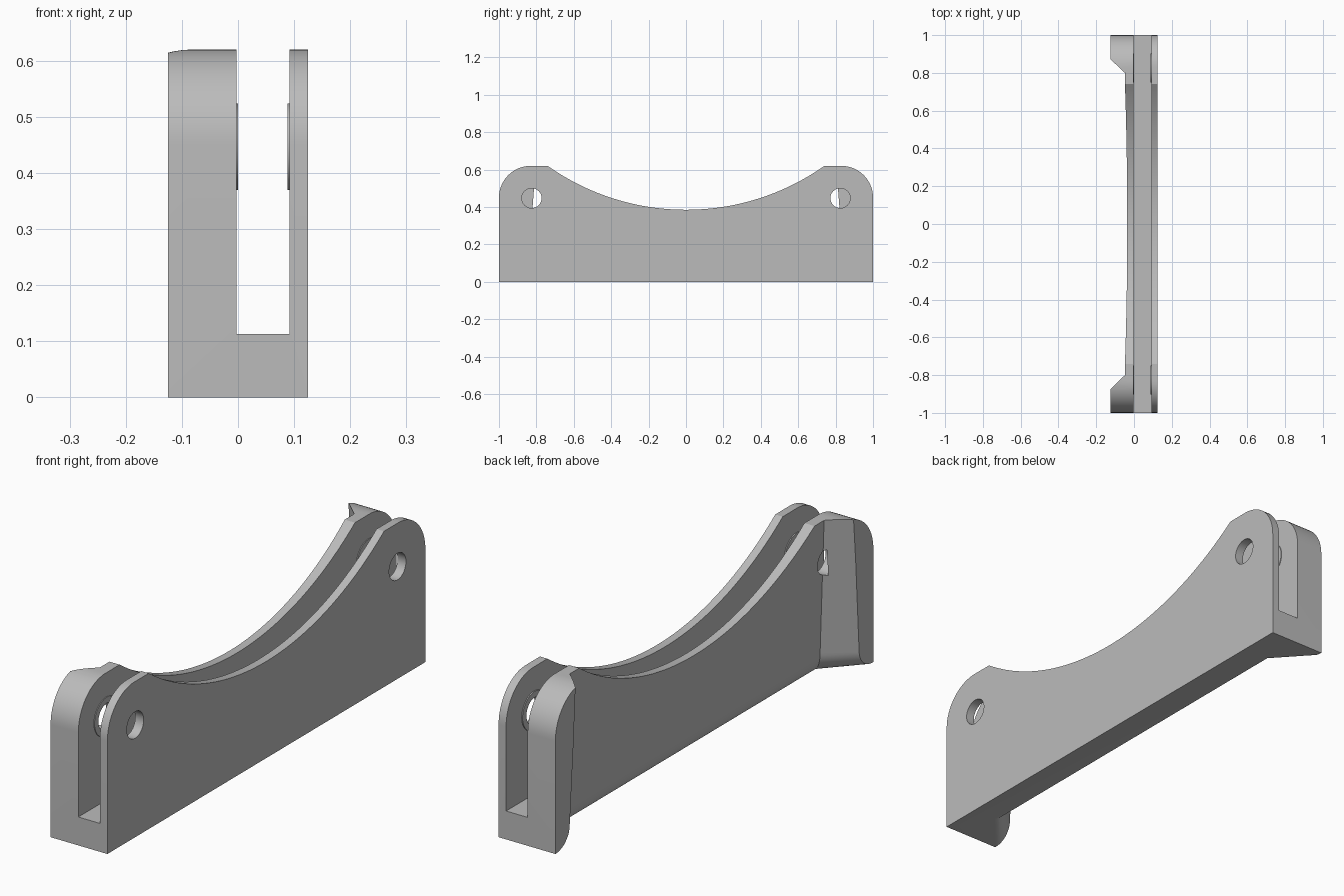
import bpy, bmesh, math

cube = bpy.data.objects.get("Cube")
if cube:
    bpy.data.objects.remove(cube, do_unlink=True)

grey = bpy.data.materials.new("plain grey")
grey.use_nodes = True
GREY = (0.5, 0.5, 0.5, 1)
grey.diffuse_color = GREY
grey.node_tree.nodes["Principled BSDF"].inputs["Base Color"].default_value = GREY


def loft(name, rings):
    """Closed solid skinned through rings of equal length."""
    bm = bmesh.new()
    loops = [[bm.verts.new(p) for p in ring] for ring in rings]
    for a, b in zip(loops, loops[1:]):
        for i in range(len(a)):
            j = (i + 1) % len(a)
            bm.faces.new((a[i], a[j], b[j], b[i]))
    bm.faces.new(loops[0])
    bm.faces.new(loops[-1])
    bmesh.ops.recalc_face_normals(bm, faces=bm.faces)
    mesh = bpy.data.meshes.new(name)
    bm.to_mesh(mesh)
    bm.free()
    mesh.materials.append(grey)
    obj = bpy.data.objects.new(name, mesh)
    bpy.context.collection.objects.link(obj)
    return obj


def prism(name, profile, x0, x1):
    return loft(name, [[(x, y, z) for y, z in profile] for x in (x0, x1)])


def arc(cy, cz, r, a0, a1, n):
    angles = [math.radians(a0 + (a1 - a0) * i / n) for i in range(n + 1)]
    return [(cy + r * math.cos(a), cz + r * math.sin(a)) for a in angles]


def combine(target, tool, operation):
    mod = target.modifiers.new(operation, 'BOOLEAN')
    mod.operation, mod.object, mod.solver = operation, tool, 'EXACT'
    bpy.context.view_layer.objects.active = target
    bpy.ops.object.modifier_apply(modifier=mod.name)
    bpy.data.objects.remove(tool, do_unlink=True)


# Body: rounded shoulders with a saddle arc between them
HALF, TOP, DIP, SHOULDER = 0.74, 0.62, 0.385, 0.17
sag = TOP - DIP
radius = (HALF ** 2 + sag ** 2) / (2 * sag)
sweep = math.degrees(math.asin(HALF / radius))
profile = [(-1, 0), (1, 0)]
profile += arc(1 - SHOULDER, TOP - SHOULDER, SHOULDER, 0, 90, 16)
profile += arc(0, DIP + radius, radius, 270 + sweep, 270 - sweep, 48)
profile += arc(SHOULDER - 1, TOP - SHOULDER, SHOULDER, 90, 180, 16)
body = prism("saddle_bracket", profile, -0.125, 0.125)

# Tapered pocket on the outer face, flaring into a rounded foot
FOOT = 0.08


def pocket_ring(z):
    rise = (z - FOOT) / (TOP - FOOT)
    if rise >= 0:
        wall, base, edge = -0.02 - 0.028 * rise, 0.815 - 0.015 * rise, 0.91 - 0.036 * rise
    else:
        t = min(1, (FOOT - z) / FOOT)
        s = 1 - math.sqrt(1 - t * t)
        wall, base, edge = -0.02 + 0.04 * s, 0.815 + 0.015 * s, 0.91 + 0.088 * s
    outer = -0.2
    reach = base + (edge - base) * (wall - outer) / (wall + 0.125)
    return [(outer, -reach, z), (wall, -base, z), (wall, base, z), (outer, reach, z)]


foot_levels = [FOOT * (1 - math.sin(math.radians(a))) for a in range(0, 91, 9)]
levels = [0.7] + foot_levels + [-0.05]
combine(body, loft("pocket_cutter", [pocket_ring(z) for z in levels]), 'DIFFERENCE')

# Slot along the whole length
SLOT = (-0.003, 0.092)
combine(body, prism("slot_cutter", [(-1.1, 0.113), (1.1, 0.113), (1.1, 0.8), (-1.1, 0.8)], *SLOT),
        'DIFFERENCE')

# Thin round bosses inside the slot, then pin holes, blind behind the end pillars
for side in (-1, 1):
    circle = lambda r: arc(side * 0.825, 0.447, r, 0, 360, 40)[:-1]
    combine(body, prism("inner_boss", circle(0.077), -0.01, 0.0), 'UNION')
    combine(body, prism("outer_boss", circle(0.077), 0.088, 0.1), 'UNION')
    combine(body, prism("pin_hole_cutter", circle(0.053), -0.052, 0.2), 'DIFFERENCE')

# Smooth curves, sharp edges
bpy.ops.object.select_all(action='DESELECT')
body.select_set(True)
bpy.context.view_layer.objects.active = body
bpy.ops.object.shade_smooth_by_angle(angle=math.radians(25))
